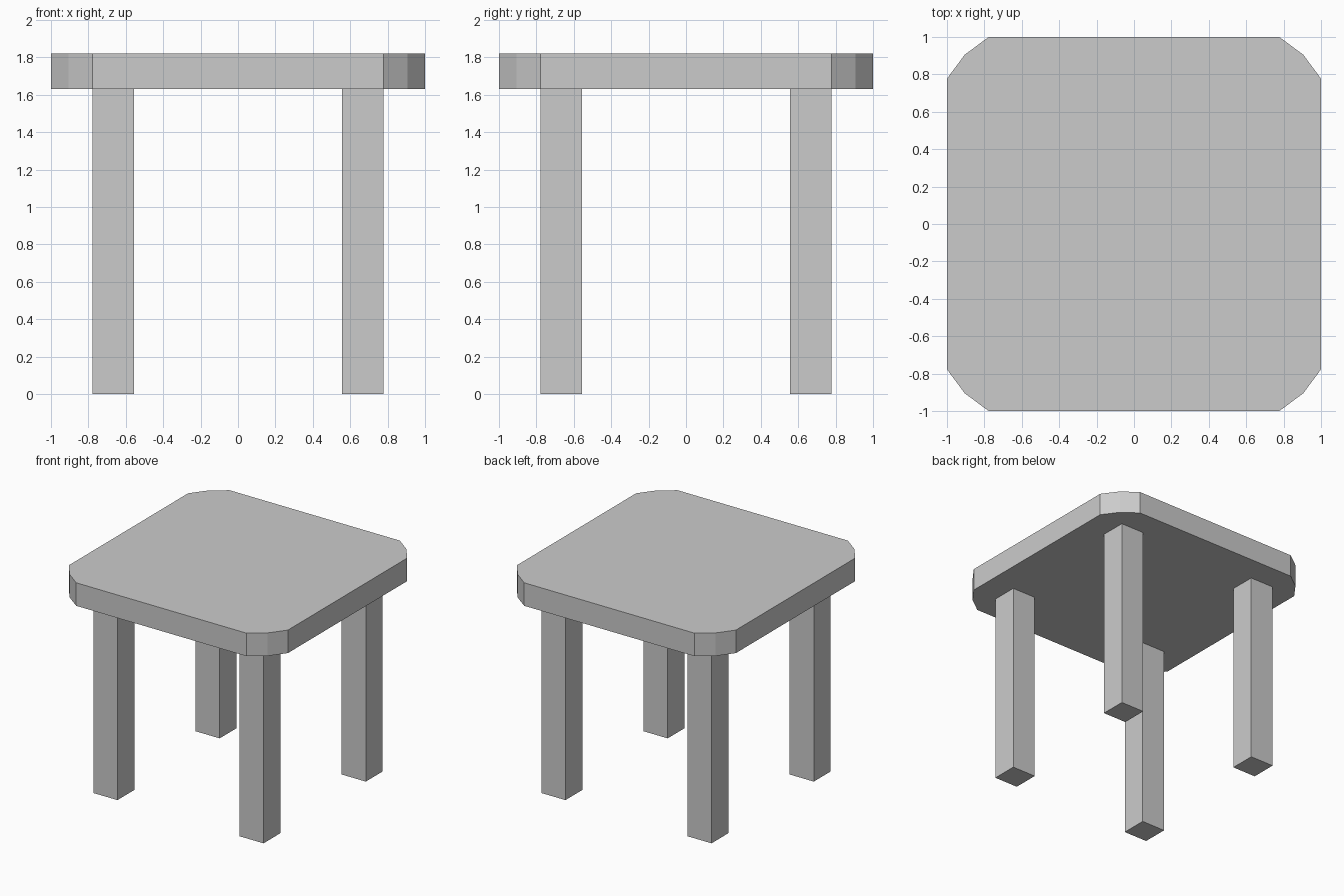
import bpy, bmesh

if "Cube" in bpy.data.objects:
    bpy.data.objects.remove(bpy.data.objects["Cube"])

EDGE, CUT, MID = 1.0, 0.777, 0.905   # half width, corner start, corner middle
Z0, Z1 = 1.63, 1.82                  # underside and top of the slab


def make_object(name, bm):
    bmesh.ops.recalc_face_normals(bm, faces=bm.faces)
    mesh = bpy.data.meshes.new(name)
    bm.to_mesh(mesh)
    bm.free()
    obj = bpy.data.objects.new(name, mesh)
    bpy.context.collection.objects.link(obj)
    return obj


# Table top: square with two-segment rounded corners
corner = [(EDGE, CUT), (MID, MID), (CUT, EDGE)]
outline = []
for _ in range(4):
    outline += corner
    corner = [(-y, x) for x, y in corner]
bm = bmesh.new()
face = bm.faces.new([bm.verts.new((x, y, Z0)) for x, y in outline])
new = bmesh.ops.extrude_face_region(bm, geom=[face], use_keep_orig=True)["geom"]
bmesh.ops.translate(bm, vec=(0, 0, Z1 - Z0),
                    verts=[g for g in new if isinstance(g, bmesh.types.BMVert)])
make_object("table_top", bm)

# Four square legs
INNER, OUTER = 0.557, 0.777
centre, width = (INNER + OUTER) / 2, OUTER - INNER
for side_y, depth in ((-1, "front"), (1, "back")):
    for side_x, side in ((-1, "left"), (1, "right")):
        bm = bmesh.new()
        bmesh.ops.create_cube(bm, size=1)
        bmesh.ops.scale(bm, vec=(width, width, Z0), verts=bm.verts)
        leg = make_object(f"{depth}_{side}_leg", bm)
        leg.location = (side_x * centre, side_y * centre, Z0 / 2)
